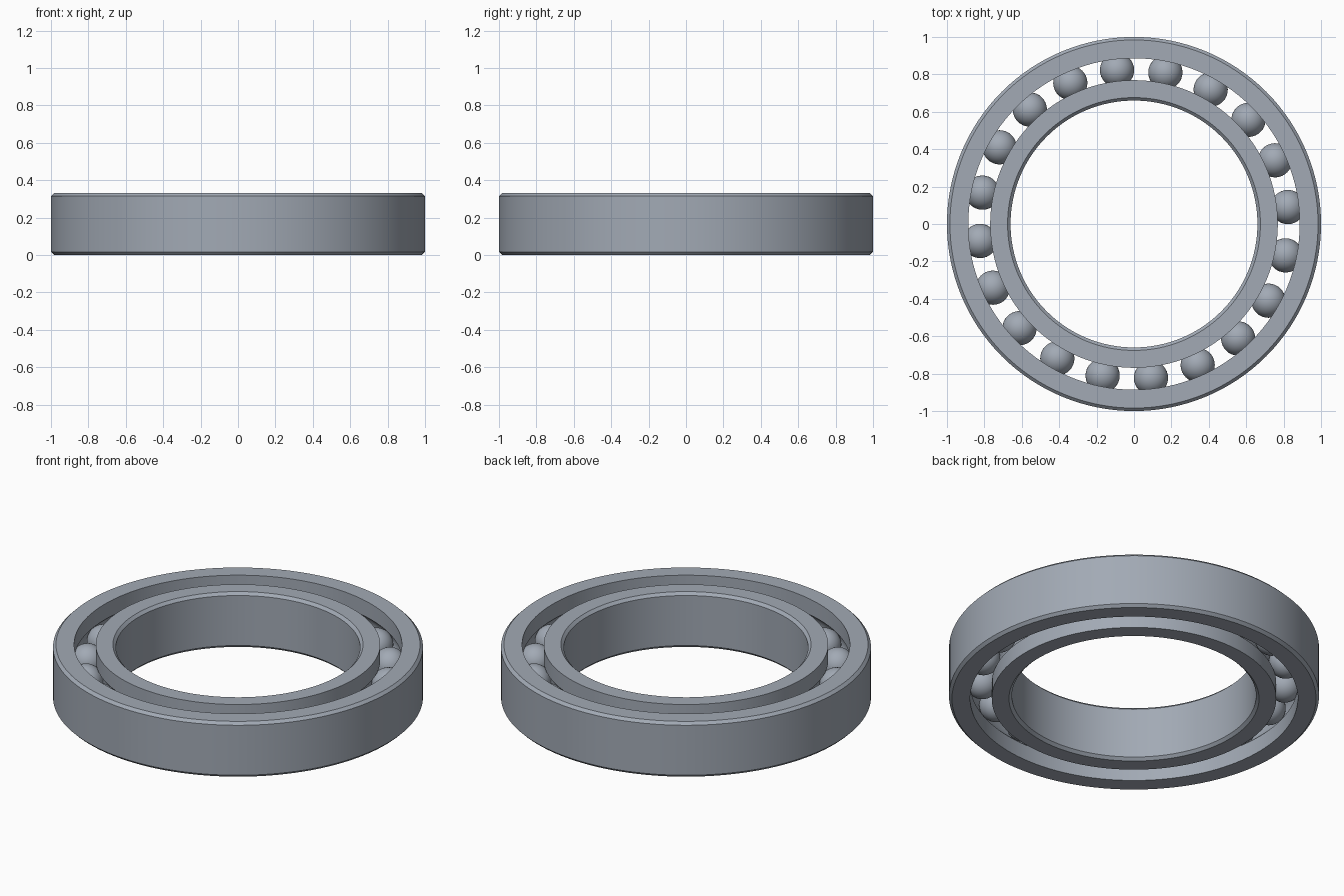
import bpy, bmesh, math

cube = bpy.data.objects.get("Cube")
if cube:
    bpy.data.objects.remove(cube, do_unlink=True)

HEIGHT = 0.33
MID = HEIGHT / 2
CHAMFER = 0.016
PITCH = 0.8275       # radius of the ball circle
HALF_GAP = 0.0585    # half the space between the rings
BALL = 0.0915
GROOVE = 0.0925
BALLS = 20
SEGMENTS = 128

steel = bpy.data.materials.new("steel grey")
steel.use_nodes = True
colour = (0.36, 0.40, 0.46, 1)
steel.diffuse_color = colour
steel.node_tree.nodes["Principled BSDF"].inputs["Base Color"].default_value = colour


def finish(bm, name):
    mesh = bpy.data.meshes.new(name)
    bm.to_mesh(mesh)
    bm.free()
    mesh.materials.append(steel)
    obj = bpy.data.objects.new(name, mesh)
    bpy.context.collection.objects.link(obj)
    bpy.ops.object.select_all(action="DESELECT")
    obj.select_set(True)
    bpy.context.view_layer.objects.active = obj
    bpy.ops.object.shade_smooth_by_angle(angle=math.radians(30))
    return obj


def ring(name, rim, side):
    """Revolve a race: chamfered rim, flat faces and a round ball groove.
    side is 1 for the outer ring and -1 for the inner ring."""
    wall = PITCH + side * HALF_GAP
    shoulder = rim - side * CHAMFER
    profile = [(wall, 0), (shoulder, 0), (rim, CHAMFER),
               (rim, HEIGHT - CHAMFER), (shoulder, HEIGHT), (wall, HEIGHT)]
    reach = math.acos(HALF_GAP / GROOVE)
    steps = 14
    for i in range(steps + 1):
        a = reach * (1 - 2 * i / steps)
        profile.append((PITCH + side * GROOVE * math.cos(a),
                        MID + GROOVE * math.sin(a)))
    bm = bmesh.new()
    verts = [bm.verts.new((r, 0, z)) for r, z in profile]
    edges = [bm.edges.new((v, verts[i - 1])) for i, v in enumerate(verts)]
    bmesh.ops.spin(bm, geom=verts + edges, cent=(0, 0, 0), axis=(0, 0, 1),
                   angle=math.tau, steps=SEGMENTS, use_merge=True)
    bmesh.ops.remove_doubles(bm, verts=bm.verts[:], dist=0.0001)
    bmesh.ops.recalc_face_normals(bm, faces=bm.faces[:])
    return finish(bm, name)


# Races
ring("outer_ring", 1.0, 1)
ring("inner_ring", 0.66, -1)

# Balls share one mesh
bm = bmesh.new()
bmesh.ops.create_uvsphere(bm, u_segments=32, v_segments=20, radius=BALL)
first = finish(bm, "ball_1")
for i in range(BALLS):
    ball = first
    if i:
        ball = bpy.data.objects.new(f"ball_{i + 1}", first.data)
        bpy.context.collection.objects.link(ball)
    a = math.radians(6.3) + math.tau * i / BALLS
    ball.location = (PITCH * math.cos(a), PITCH * math.sin(a), MID)
